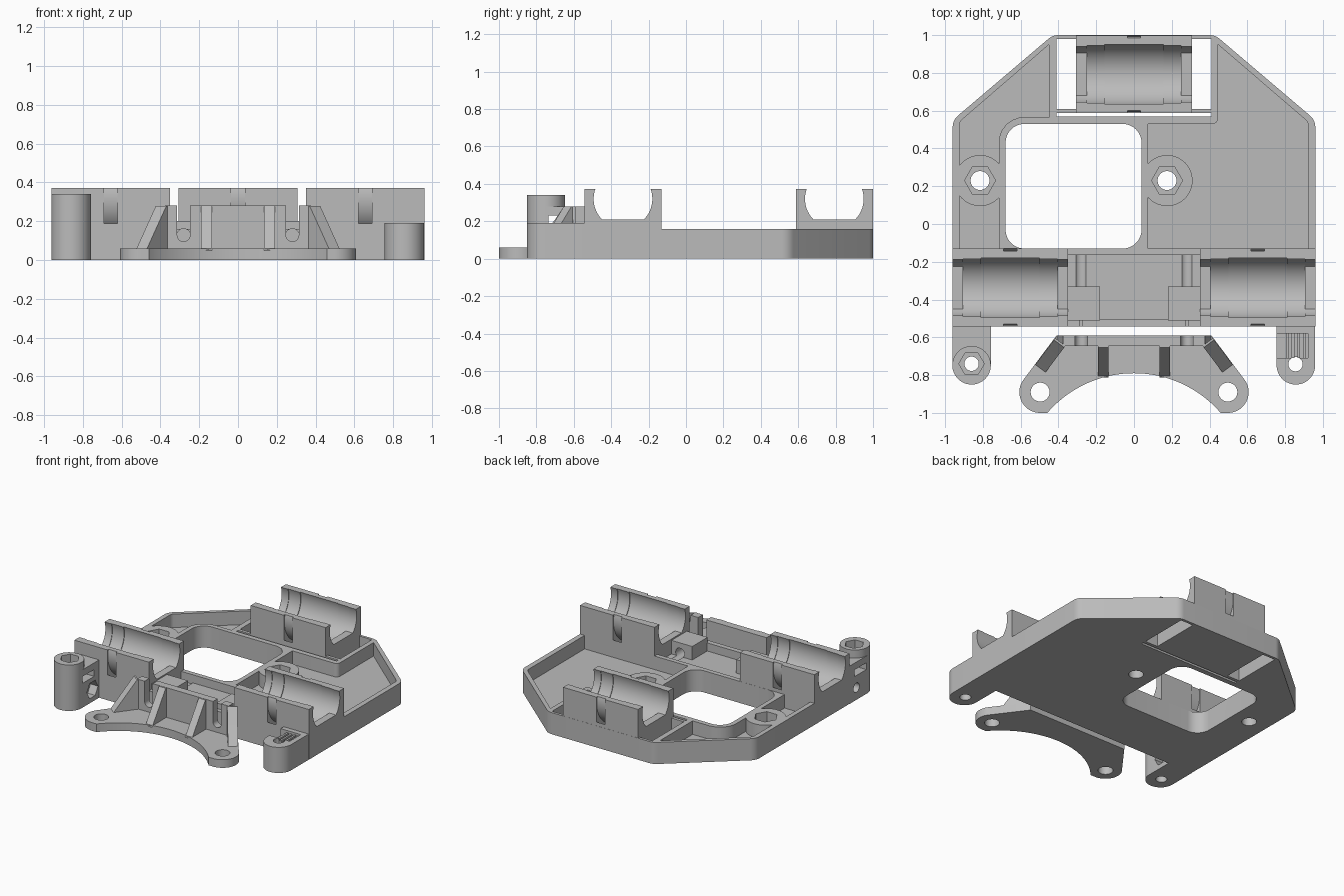
import bpy, bmesh
from math import sin, cos, pi, radians, asin
from mathutils import Vector

if "Cube" in bpy.data.objects:
    bpy.data.objects.remove(bpy.data.objects["Cube"])

grey = bpy.data.materials.new("plain_grey")
grey.use_nodes = True
grey.diffuse_color = (0.5, 0.5, 0.5, 1)
grey.node_tree.nodes["Principled BSDF"].inputs["Base Color"].default_value = (0.5, 0.5, 0.5, 1)


def prism(name, pts, lo, hi, axis="z"):
    """Extrude a flat outline from lo to hi along an axis."""
    place = {"z": lambda u, v, w: (u, v, w),
             "x": lambda u, v, w: (w, u, v),
             "y": lambda u, v, w: (u, w, v)}[axis]
    bm = bmesh.new()
    rings = [[bm.verts.new(place(u, v, w)) for u, v in pts] for w in (lo, hi)]
    for ring in rings:
        bm.faces.new(ring)
    n = len(pts)
    for i in range(n):
        j = (i + 1) % n
        bm.faces.new((rings[0][i], rings[0][j], rings[1][j], rings[1][i]))
    bmesh.ops.recalc_face_normals(bm, faces=bm.faces)
    mesh = bpy.data.meshes.new(name)
    bm.to_mesh(mesh)
    bm.free()
    mesh.materials.append(grey)
    obj = bpy.data.objects.new(name, mesh)
    bpy.context.collection.objects.link(obj)
    return obj


def arc(cx, cy, r, a, b, n=24):
    return [(cx + r * cos(radians(a + (b - a) * i / n)),
             cy + r * sin(radians(a + (b - a) * i / n))) for i in range(n + 1)]


def circle(cx, cy, r, n=48):
    return arc(cx, cy, r, 0, 360, n)[:-1]


def rect(x0, x1, y0, y1):
    return [(x0, y0), (x1, y0), (x1, y1), (x0, y1)]


def rounded(corners, n=6):
    """Outline from (x, y, radius) corners, rounded where radius > 0."""
    out = []
    for i, (x, y, r) in enumerate(corners):
        p = Vector((x, y))
        if r == 0:
            out.append((x, y))
            continue
        a = (Vector(corners[i - 1][:2]) - p).normalized()
        b = (Vector(corners[(i + 1) % len(corners)][:2]) - p).normalized()
        half = a.angle(b) / 2
        c = p + (a + b).normalized() * (r / sin(half))
        s = p + a * (r * cos(half) / sin(half)) - c
        e = p + b * (r * cos(half) / sin(half)) - c
        for k in range(n + 1):
            d = s.lerp(e, k / n).normalized() * r
            out.append(tuple(c + d))
    return out


def combine(obj, other, op="DIFFERENCE"):
    other.hide_render = True
    mod = obj.modifiers.new("combine", "BOOLEAN")
    mod.operation, mod.solver, mod.object = op, "EXACT", other
    bpy.context.view_layer.objects.active = obj
    bpy.ops.object.modifier_apply(modifier=mod.name)
    bpy.data.objects.remove(other)


def cut(obj, pts, lo, hi, axis="z"):
    combine(obj, prism("cutter", pts, lo, hi, axis))


def add(obj, pts, lo, hi, axis="z"):
    combine(obj, prism("addition", pts, lo, hi, axis), "UNION")


# Tray with rim, pockets, window and back slots
tray = prism("tray", rounded([(-.96, -.14, 0), (.96, -.14, 0), (.96, .55, .08), (.43, 1, .08),
                              (-.43, 1, .08), (-.96, .55, .08)]), 0, .16)
cut(tray, rounded([(-.925, -.2, 0), (-.715, -.2, 0), (-.715, .565, .13), (-.45, .565, 0),
                   (-.45, .95, 0), (-.925, .54, .04)]), .06, .3)
cut(tray, rounded([(.075, -.2, 0), (.922, -.2, 0), (.922, .54, .04), (.445, .95, 0),
                   (.445, .53, .03), (.075, .53, 0)]), .06, .3)
for x in (-.815, .175):
    add(tray, circle(x, .23, .135), .02, .16)
cut(tray, rounded([(-.68, -.13, .1), (.04, -.13, .1), (.04, .53, .1), (-.68, .53, .1)], 10), -.1, .3)
cut(tray, rect(-.41, .41, .568, .98), -.1, .3)
for x in (-.815, .175):
    cut(tray, circle(x, .23, .082, 6), .06, .3)
    cut(tray, circle(x, .23, .05), -.1, .3)


# Bearing cradles: stepped round trough and a tie groove around it
def cradle(name, x, y, half):
    cz = .32
    block = prism(name, rect(y - .206, y + .206, 0, .372), x - half, x + half, "x")
    low = 180 + math_deg(.11 / .157)
    end = arc(y, cz, .157, -low + 180, low, 40)
    cut(block, end, x - 1, x + 1, "x")
    cut(block, circle(y, cz, .161, 64), x - .25, x + .25, "x")
    cut(block, circle(y, cz, .166, 64), x - .155, x + .155, "x")
    band = arc(y, cz, .245, 150, 390, 40) + arc(y, cz, .2, 390, 150, 40)
    cut(block, band, x - .035, x + .035, "x")
    return block


def math_deg(s):
    return asin(s) * 180 / pi


cradle("right_front_cradle", -.655, -.337, .305)
cradle("left_front_cradle", .655, -.337, .305)
cradle("back_cradle", 0, .793, .307)
prism("back_cradle_strip", rect(-.41, .41, .587, .61), 0, .16)

# Centre bridge with screw channels and nut blocks
bridge = prism("centre_bridge", rect(-.36, .36, -.543, -.131), 0, .16)
cut(bridge, rect(-.35, .35, -.505, -.165), .1, .3)
for s in (-1, 1):
    add(bridge, rect(*sorted((s * .18, s * .355)), -.51, -.33), .05, .2)
for s in (-1, 1):
    cut(bridge, circle(s * .28, .125, .036, 24), -.6, -.165, "y")

# Tall post with nut slot, side hole and screw hole
tall = prism("tall_post", circle(-.86, -.748, .102), 0, .34)
add(tall, rect(-.962, -.758, -.748, -.54), 0, .28)
cut(tall, rect(-.735, -.6, .18, .23), -1.1, -.6, "x")
cut(tall, circle(-.62, .09, .035, 24), -1.1, -.6, "x")
cut(tall, circle(-.62, .09, .065, 6), -.82, -.6, "x")
cut(tall, circle(-.86, -.74, .067, 6), .28, .5)
cut(tall, circle(-.86, -.74, .038, 32), -.1, .5)

# Short post with toothed belt seat
short = prism("short_post", arc(.857, -.748, .102, 180, 360, 32) + [(.959, -.54), (.755, -.54)], 0, .19)
cut(short, rect(.70, .92, -.71, -.58), .14, .3)
cut(short, circle(.855, -.742, .038, 32), -.1, .5)
for i in range(4):
    prism("belt_tooth", rect(.805 + i * .03, .82 + i * .03, -.71, -.58), .13, .175)

# Front clip: curved foot with ears
foot = prism("clip_foot", [(.41, -.59), (-.41, -.59)] + arc(-.497, -.89, .11, 143, 270, 20)
             + [(-.45, -1), (.45, -1)] + arc(.497, -.89, .11, -90, 37, 20), 0, .06)
cut(foot, circle(0, -1.396, .606, 128), -.1, .3)
for s in (-1, 1):
    cut(foot, circle(s * .497, -.89, .05), -.1, .3)

# Clip wall with two open screw slots
wall = prism("clip_wall", [(-.41, .05), (.41, .05), (.375, .28), (-.375, .28)], -.645, -.59, "y")
for s in (-1, 1):
    cut(wall, [(s * .28 + .033, .4), (s * .28 - .033, .4)]
        + arc(s * .28, .128, .033, 180, 360, 16), -.8, -.5, "y")

# Clip ribs, straight and splayed
slope = [(0, .05), (.17, .05), (.162, .06), (.01, .278), (0, .278)]
for s, side in ((-1, "right"), (1, "left")):
    rib = prism(side + "_rib", [(-.643 - d, z) for d, z in slope],
                *sorted((s * .135, s * .19)), "x")
    splay = prism(side + "_splayed_rib", [(d * 1.08, z) for d, z in slope], -.034, .034, "y")
    splay.location = (s * .39, -.625, 0)
    splay.rotation_euler.z = radians(-53 if s > 0 else 233)

# Crisp edges, smooth curves
for obj in bpy.context.scene.objects:
    obj.select_set(obj.type == "MESH")
bpy.context.view_layer.objects.active = tray
bpy.ops.object.shade_smooth_by_angle(angle=radians(25))
